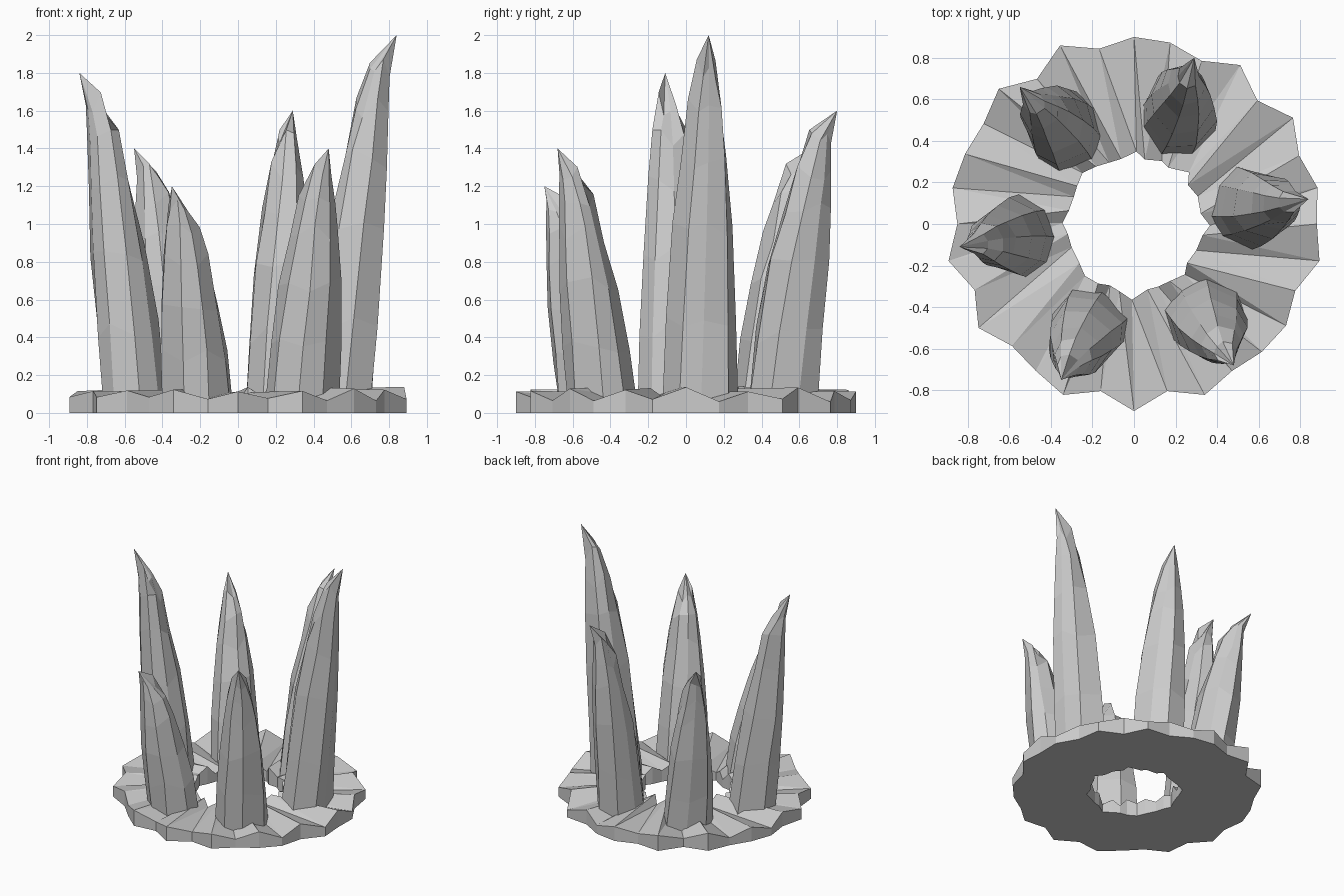
import bpy, math, random
from math import cos, sin, radians, pi

if "Cube" in bpy.data.objects:
    bpy.data.objects.remove(bpy.data.objects["Cube"])

def mesh_object(name, verts, faces):
    me = bpy.data.meshes.new(name)
    me.from_pydata(verts, [], faces)
    me.update()
    ob = bpy.data.objects.new(name, me)
    bpy.context.collection.objects.link(ob)
    return ob

# Jagged stone ring: outer radii listed clockwise from +y
OUTER = [.90, .89, .85, .92, .84, .92, .86, .90, .88, .91, .84, .88, .87, .85, .89, .82,
         .90, .82, .89, .85, .83, .90, .83, .91, .85, .89, .88, .87, .92, .84, .93, .86]

def rock_ring():
    rng = random.Random(4)
    n = len(OUTER)
    verts, faces = [], []
    for k, ro in enumerate(OUTER):
        a = pi / 2 - 2 * pi * k / n
        high = k % 2 == 0
        ri = (.355 if k % 4 == 0 else .325) + rng.uniform(-.012, .012)
        zo = (.125 if high else .07) + rng.uniform(-.015, .015)
        zi = (.09 if high else .125) + rng.uniform(-.03, .015)
        ai = a + rng.uniform(-.05, .05)
        for r, ang, z in ((ro, a, 0), (ro, a, zo), (ri, ai, zi), (ri, ai, 0)):
            verts.append((r * cos(ang), r * sin(ang), z))
    for k in range(n):
        p, q = 4 * k, 4 * ((k + 1) % n)
        for j in range(4):
            m = (j + 1) % 4
            # the top quads are split so they stay faceted
            if j == 1:
                faces += [(p + 1, q + 1, q + 2), (p + 1, q + 2, p + 2)]
            else:
                faces.append((p + j, q + j, q + m, p + m))
    mesh_object("rock_ring", verts, faces)

# Spike profile: height fraction, inner radius, outer radius, half width
PROFILE = [(.02, .36, .73, .195), (.25, .41, .76, .185), (.48, .475, .79, .16),
           (.68, .56, .80, .125), (.80, .62, .805, .095), (.91, .70, .81, .055)]
SIDES = 8

def spike(name, base_deg, tip, seed):
    rng = random.Random(seed)
    tip_deg = math.degrees(math.atan2(tip[1], tip[0])) % 360
    ridge = [rng.uniform(.88, 1.08) for _ in range(SIDES)]
    turn = [rng.uniform(-.14, .14) for _ in range(SIDES)]
    verts, faces = [], []
    for i, (t, r_in, r_out, half) in enumerate(PROFILE):
        a = radians(base_deg + (tip_deg - base_deg) * t)
        rc, rad = (r_in + r_out) / 2, (r_out - r_in) / 2
        for s in range(SIDES):
            b = 2 * pi * s / SIDES + turn[s] + .06 * i
            k = ridge[s] * rng.uniform(.97, 1.03)
            u, v = rc + rad * k * cos(b), half * k * sin(b)
            z = tip[2] * (t + (rng.uniform(-.035, .035) if i else 0))
            verts.append((u * cos(a) - v * sin(a), u * sin(a) + v * cos(a), max(z, .02)))
    verts.append(tip)
    for i in range(len(PROFILE) - 1):
        for s in range(SIDES):
            p, q = i * SIDES + s, i * SIDES + (s + 1) % SIDES
            faces.append((p, q, q + SIDES, p + SIDES))
    top = (len(PROFILE) - 1) * SIDES
    for s in range(SIDES):
        faces.append((top + s, top + (s + 1) % SIDES, len(verts) - 1))
    faces.append(tuple(reversed(range(SIDES))))
    mesh_object(name, verts, faces)

rock_ring()

# Six outward-curling spikes
spike("spike_right", 8, (.84, .12, 2.0), 1)
spike("spike_back_right", 68, (.29, .80, 1.6), 2)
spike("spike_back_left", 126, (-.55, .66, 1.4), 3)
spike("spike_left", 187, (-.84, -.11, 1.8), 4)
spike("spike_front_left", 245, (-.35, -.75, 1.2), 5)
spike("spike_front_right", 308, (.48, -.68, 1.4), 6)
